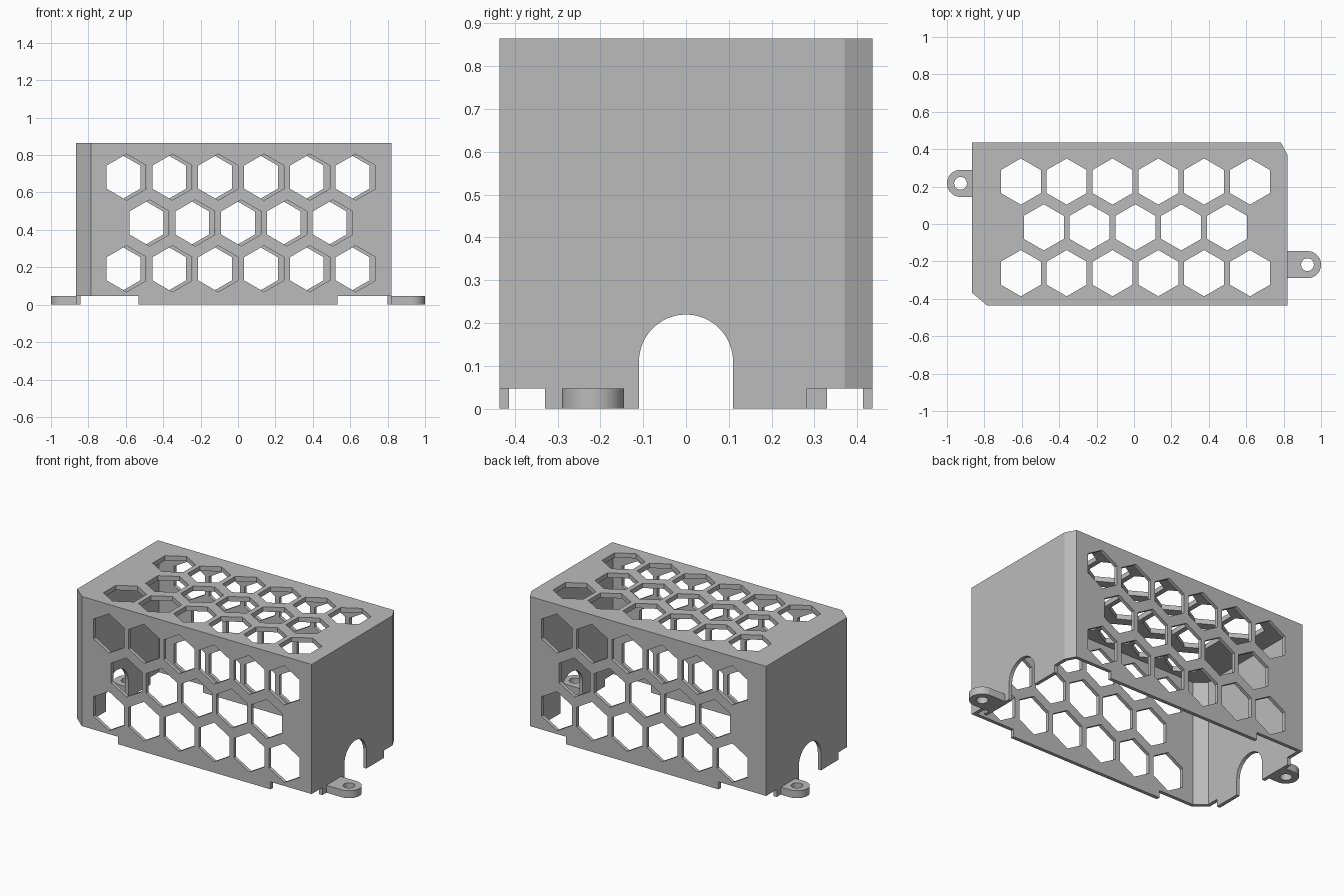
import bpy
import bmesh
import math
from mathutils import Vector

cube = bpy.data.objects.get("Cube")
if cube:
    bpy.data.objects.remove(cube, do_unlink=True)

grey = bpy.data.materials.new("plain grey")
grey.use_nodes = True
colour = (0.5, 0.5, 0.5, 1)
grey.diffuse_color = colour
grey.node_tree.nodes["Principled BSDF"].inputs["Base Color"].default_value = colour

X0, X1, Y, H = -0.865, 0.82, 0.436, 0.865
WALL, ROOF, TAB = 0.022, 0.03, 0.047


def add_prism(bm, points, axis, low, high):
    """Extrude a 2D outline along an axis; the outline uses the other two axes in order."""
    def place(p, depth):
        co = list(p)
        co.insert(axis, depth)
        return Vector(co)
    face = bm.faces.new([bm.verts.new(place(p, low)) for p in points])
    result = bmesh.ops.extrude_face_region(bm, geom=[face])
    offset = place((0, 0), high - low)
    for v in result["geom"]:
        if isinstance(v, bmesh.types.BMVert):
            v.co += offset


def make_object(name, prisms):
    bm = bmesh.new()
    for prism in prisms:
        add_prism(bm, *prism)
    bmesh.ops.recalc_face_normals(bm, faces=bm.faces)
    mesh = bpy.data.meshes.new(name)
    bm.to_mesh(mesh)
    bm.free()
    mesh.materials.append(grey)
    obj = bpy.data.objects.new(name, mesh)
    bpy.context.collection.objects.link(obj)
    return obj


def cut(obj, prisms):
    """Subtract prisms from an object and discard the cutter."""
    cutter = make_object("cutter", prisms)
    cutter.hide_render = True
    mod = obj.modifiers.new("cut", 'BOOLEAN')
    mod.operation, mod.solver, mod.object = 'DIFFERENCE', 'EXACT', cutter
    bpy.context.view_layer.objects.active = obj
    bpy.ops.object.modifier_apply(modifier=mod.name)
    bpy.data.objects.remove(cutter, do_unlink=True)


def arc(cx, cy, r, start, sweep, n):
    return [(cx + r * math.cos(math.radians(start + sweep * i / n)),
             cy + r * math.sin(math.radians(start + sweep * i / n))) for i in range(n + 1)]


def rect(x0, x1, y0, y1):
    return [(x0, y0), (x1, y0), (x1, y1), (x0, y1)]


def hexagons(first_x, mid_y, axis, low, high, flip=1):
    """Rows of six, five and six upright hexagons."""
    pitch = 0.245
    for row in (-1, 0, 1):
        for i in range(6 if row else 5):
            x = flip * (first_x + pitch * (i + (0 if row else 0.5)))
            yield (arc(x, mid_y + row * pitch, 0.1235, 30, 300, 5), axis, low, high)


# Hollow shell with two bevelled upright corners
outer = [(-0.785, -Y), (X1, -Y), (X1, 0.37), (0.785, Y), (X0, Y), (X0, -0.368)]
inner = [(-0.777, WALL - Y), (X1 - WALL, WALL - Y), (X1 - WALL, 0.365),
         (0.772, Y - WALL), (X0 + WALL, Y - WALL), (X0 + WALL, -0.358)]
shell = make_object("cover_shell", [(outer, 2, 0, H)])
cut(shell, [(inner, 2, -0.1, H - ROOF)])

# Vent holes in the roof, front and back
cut(shell, hexagons(-0.605, -0.018, 2, H - 0.1, H + 0.1))
cut(shell, hexagons(-0.596, 0.437, 1, -Y - 0.1, -Y + 0.1))
cut(shell, hexagons(-0.596, 0.437, 1, Y - 0.1, Y + 0.1, -1))

# Arched cable opening through both ends
cut(shell, [([(-0.11, -0.1)] + arc(0, 0.11, 0.11, 180, -180, 24) + [(0.11, -0.1)], 0, -1.2, 1.2)])

# Notched feet at the four corners
cut(shell, [(rect(*sorted((sx * 0.533, sx * 1.2)), *sorted((sy * y, sy * 0.6))), 2, -0.1, TAB)
            for sx, sy, y in ((1, -1, 0.33), (1, 1, 0.283), (-1, 1, 0.33), (-1, -1, 0.283))])

# Rounded screw tabs on opposite ends
for side, name, wall in ((1, "left_screw_tab", X1 - WALL), (-1, "right_screw_tab", X0 + WALL)):
    r, cx, cy = 0.0725, side * 0.9275, -side * 0.2175
    outline = [(wall, cy - side * r)] + arc(cx, cy, r, -90 * side, 180, 24) + [(wall, cy + side * r)]
    tab = make_object(name, [(outline, 2, 0, TAB)])
    cut(tab, [(arc(cx, cy, 0.034, 0, 345, 23), 2, -0.1, 0.1)])

for obj in bpy.context.collection.objects:
    if obj.type == 'MESH' and obj.data.materials and obj.data.materials[0] == grey:
        bpy.ops.object.select_all(action='DESELECT')
        obj.select_set(True)
        bpy.context.view_layer.objects.active = obj
        bpy.ops.object.shade_smooth_by_angle(angle=math.radians(20))
